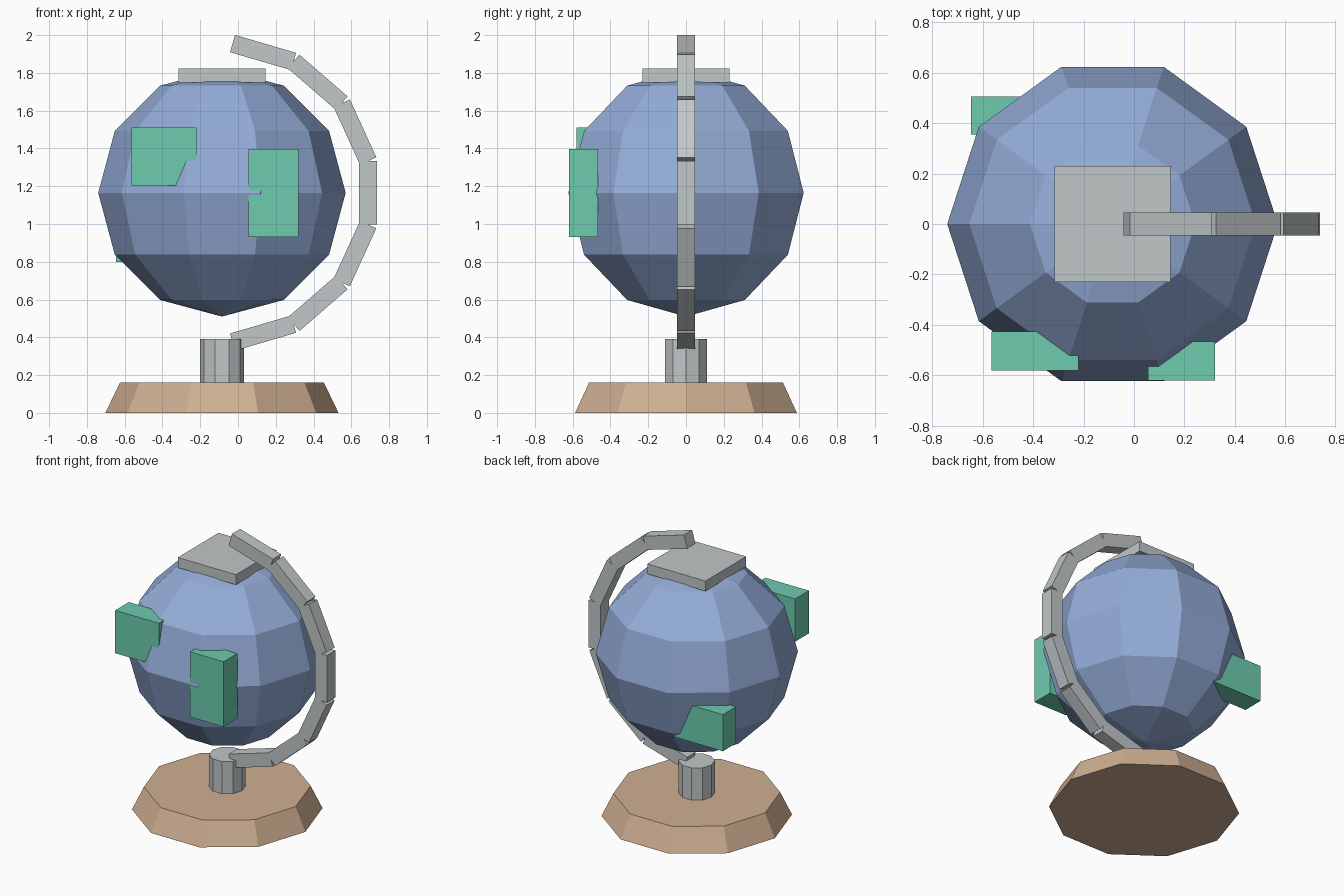
import bpy, bmesh, math
from mathutils import Matrix, Vector

if "Cube" in bpy.data.objects:
    bpy.data.objects.remove(bpy.data.objects["Cube"])

CX, CZ = -0.085, 1.165   # globe centre
SIDES = 10


def material(name, rgb):
    lin = [((c / 255 + 0.055) / 1.055) ** 2.4 for c in rgb]
    m = bpy.data.materials.new(name)
    m.diffuse_color = (*lin, 1)
    m.use_nodes = True
    m.node_tree.nodes["Principled BSDF"].inputs["Base Color"].default_value = m.diffuse_color
    return m


BLUE = material("ocean_blue", (148, 172, 216))
GREEN = material("land_green", (109, 203, 175))
GREY = material("metal_grey", (193, 199, 200))
WOOD = material("light_wood", (207, 175, 146))


def finish(name, bm, mat):
    bmesh.ops.recalc_face_normals(bm, faces=bm.faces)
    me = bpy.data.meshes.new(name)
    bm.to_mesh(me)
    bm.free()
    me.materials.append(mat)
    ob = bpy.data.objects.new(name, me)
    bpy.context.collection.objects.link(ob)
    return ob


def lathe(name, profile, mat):
    """Turn a list of (radius, z) into a ten-sided solid about the globe axis."""
    bm = bmesh.new()
    rings = []
    for r, z in profile:
        n = SIDES if r > 1e-6 else 1
        rings.append([bm.verts.new((CX + r * math.cos(math.tau * i / SIDES),
                                    r * math.sin(math.tau * i / SIDES), z)) for i in range(n)])
    for a, b in zip(rings, rings[1:]):
        for i in range(SIDES):
            j = (i + 1) % SIDES
            quad = [a[i % len(a)], a[j % len(a)], b[j % len(b)], b[i % len(b)]]
            bm.faces.new(list(dict.fromkeys(quad)))
    for ring in (rings[0], rings[-1]):
        if len(ring) > 1:
            bm.faces.new(ring)
    return finish(name, bm, mat)


def box(name, centre, size, mat, angle=0.0):
    bm = bmesh.new()
    bmesh.ops.create_cube(bm, size=1)
    bm.transform(Matrix.Translation(Vector(centre)) @ Matrix.Rotation(angle, 4, 'Y')
                 @ Matrix.Diagonal((*size, 1)))
    return finish(name, bm, mat)


# Stand: tapered base and post
lathe("base", [(0.617, 0), (0.54, 0.16)], WOOD)
lathe("post", [(0.117, 0.15), (0.117, 0.39)], GREY)

# Globe: faceted sphere with six bands
R = 0.655
lathe("globe", [(R * math.sin(math.pi * k / 6), CZ - R * math.cos(math.pi * k / 6))
                for k in range(7)], BLUE)

# Square cap over the top pole
box("top_cap", (CX, 0, 1.786), (0.46, 0.46, 0.072), GREY)

# Curved arm: seven straight bars along an arc
N, HALF = 7, 1.5
for k in range(N):
    a = -HALF + (k + 0.5) * 2 * HALF / N
    box(f"arm_bar_{k + 1}", (CX + 0.774 * math.cos(a), 0, CZ + 0.774 * math.sin(a)),
        (0.095, 0.093, 0.337), GREY, -a)

# Land blocks set into the globe
box("land_front_left", (-0.3925, -0.5025, 1.358), (0.345, 0.155, 0.306), GREEN)
box("land_front_right", (0.1875, -0.5425, 1.163), (0.265, 0.155, 0.466), GREEN)
box("land_back", (-0.445, 0.43, 0.93), (0.40, 0.15, 0.262), GREEN)
